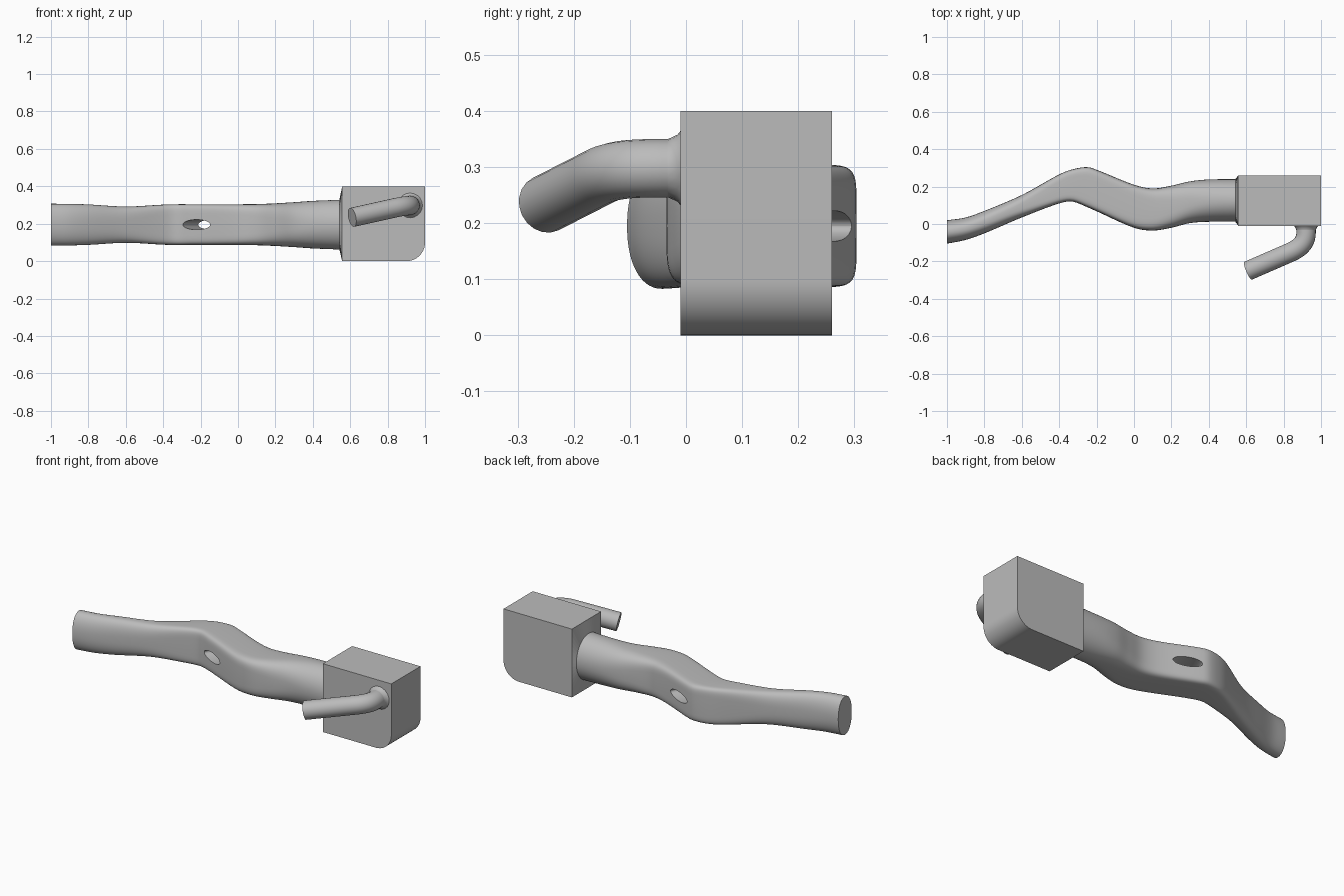
import bpy, bmesh, math
from mathutils import Vector, Matrix

cube = bpy.data.objects.get("Cube")
if cube:
    bpy.data.objects.remove(cube, do_unlink=True)

grey = bpy.data.materials.new("plain grey")
grey.use_nodes = True
COLOUR = (0.5, 0.5, 0.5, 1)
grey.diffuse_color = COLOUR
grey.node_tree.nodes["Principled BSDF"].inputs["Base Color"].default_value = COLOUR


def select_only(obj):
    bpy.ops.object.select_all(action="DESELECT")
    obj.select_set(True)
    bpy.context.view_layer.objects.active = obj


def make_object(name, bm):
    bmesh.ops.recalc_face_normals(bm, faces=bm.faces)
    mesh = bpy.data.meshes.new(name)
    bm.to_mesh(mesh)
    bm.free()
    mesh.materials.append(grey)
    obj = bpy.data.objects.new(name, mesh)
    bpy.context.collection.objects.link(obj)
    return obj


def loft(bm, rings):
    """Skin a list of point loops and close both ends."""
    loops = [[bm.verts.new(p) for p in ring] for ring in rings]
    count = len(loops[0])
    for a, b in zip(loops, loops[1:]):
        for i in range(count):
            j = (i + 1) % count
            bm.faces.new((a[i], a[j], b[j], b[i]))
    bm.faces.new(loops[0])
    bm.faces.new(loops[-1])


def spline(rows, x):
    """Smoothly interpolate a station table keyed by its first column."""
    k = max(i for i in range(len(rows) - 1) if rows[i][0] <= x)
    a, b = rows[k], rows[k + 1]
    before, after = rows[max(k - 1, 0)], rows[min(k + 2, len(rows) - 1)]
    h = b[0] - a[0]
    t = (x - a[0]) / h
    result = []
    for c in range(1, len(a)):
        ma = (b[c] - before[c]) / (b[0] - before[0]) * h
        mb = (after[c] - a[c]) / (after[0] - a[0]) * h
        d = b[c] - a[c]
        result.append(a[c] + t * ma + t * t * (3 * d - 2 * ma - mb)
                      + t ** 3 * (ma + mb - 2 * d))
    return result


def section(x, low, high, half_height, power, mid_z=0.195, count=56):
    """Squared-off oval standing across the x axis."""
    ring = []
    for i in range(count):
        a = 2 * math.pi * i / count
        c, s = math.cos(a), math.sin(a)
        y = math.copysign(abs(c) ** (2 / power), c)
        z = math.copysign(abs(s) ** (2 / power), s)
        ring.append((x, (low + high) / 2 + y * (high - low) / 2, mid_z + z * half_height))
    return ring


# Arm: x, front edge, back edge, half height, squareness
stations = [
    (-1, -0.105, 0.02, 0.112, 2.2),
    (-0.9, -0.085, 0.035, 0.111, 2.3),
    (-0.8, -0.05, 0.07, 0.108, 2.5),
    (-0.6, 0.035, 0.155, 0.097, 3.2),
    (-0.4, 0.11, 0.265, 0.107, 6),
    (-0.33, 0.12, 0.292, 0.109, 7),
    (-0.25, 0.09, 0.304, 0.109, 7),
    (-0.2, 0.068, 0.29, 0.109, 7),
    (0, -0.02, 0.21, 0.109, 6),
    (0.1, -0.035, 0.19, 0.11, 5),
    (0.2, -0.02, 0.205, 0.114, 3.6),
    (0.3, 0.005, 0.228, 0.12, 2.7),
    (0.4, 0.012, 0.238, 0.127, 2.2),
    (0.6, 0.012, 0.24, 0.135, 2),
]
bm = bmesh.new()
steps = 90
xs = [-1 + 1.6 * i / steps for i in range(steps)] + [0.599]
loft(bm, [section(x, *spline(stations, x)) for x in xs])
arm = make_object("arm", bm)

# Oval hole drilled square to the slanted middle of the arm
bm = bmesh.new()
bmesh.ops.create_cone(bm, cap_ends=True, segments=40, radius1=1, radius2=1, depth=1)
slant = math.radians(-24)
bm.transform(Matrix.Translation((-0.183, 0.165, 0.195))
             @ Matrix.Rotation(slant, 4, "Z")
             @ Matrix.Rotation(math.pi / 2, 4, "X")
             @ Matrix.Diagonal((0.08, 0.027, 0.5, 1)))
cutter = make_object("hole_cutter", bm)
cutter.hide_render = True
drill = arm.modifiers.new("hole", "BOOLEAN")
drill.operation = "DIFFERENCE"
drill.solver = "EXACT"
drill.object = cutter
select_only(arm)
bpy.ops.object.modifier_apply(modifier=drill.name)
bpy.data.objects.remove(cutter, do_unlink=True)
bpy.ops.object.shade_smooth_by_angle(angle=math.radians(30))

# End block: side profile with one rounded lower corner
FRONT, BACK, INNER, OUTER, TOP, ROUND = -0.01, 0.26, 0.557, 1, 0.4, 0.1
profile = [(INNER, TOP), (INNER, 0)]
for i in range(17):
    a = math.pi / 2 * i / 16
    profile.append((OUTER - ROUND + ROUND * math.sin(a), ROUND - ROUND * math.cos(a)))
profile.append((OUTER, TOP))
bm = bmesh.new()
loft(bm, [[(x, y, z) for x, z in profile] for y in (FRONT, BACK)])
block = make_object("end_block", bm)
select_only(block)
bpy.ops.object.shade_smooth_by_angle(angle=math.radians(30))

# Shallow collar sloping from the block's inner face to the arm
bm = bmesh.new()
outer = []
for x, y, z in section(INNER, -1, 1, 1, 2, mid_z=0):
    reach = max(abs(y), abs(z))
    outer.append((INNER, (FRONT + BACK) / 2 + y / reach * (BACK - FRONT) / 2,
                  TOP / 2 + z / reach * TOP / 2))
loft(bm, [section(0.542, *spline(stations, 0.542)), outer])
collar = make_object("collar", bm)

# Bent handle: path points with a flared foot
path = [
    ((0.92, -0.005, 0.298), 1.4),
    ((0.92, -0.015, 0.298), 1.15),
    ((0.92, -0.032, 0.298), 1),
    ((0.92, -0.045, 0.298), 1),
    ((0.835, -0.152, 0.284), 1),
    ((0.61, -0.25, 0.234), 1),
]
curve = bpy.data.curves.new("handle", "CURVE")
curve.dimensions = "3D"
curve.bevel_depth = 0.052
curve.bevel_resolution = 8
curve.resolution_u = 14
curve.use_fill_caps = True
line = curve.splines.new("BEZIER")
line.bezier_points.add(len(path) - 1)
for point, (place, radius) in zip(line.bezier_points, path):
    point.co = place
    point.radius = radius
    point.handle_left_type = point.handle_right_type = "VECTOR"
bend_in, bend_out, tip = line.bezier_points[-3:]
for point, pull in ((bend_in, Vector((0, -0.055, 0))),
                    (bend_out, (tip.co - bend_out.co).normalized() * 0.055)):
    point.handle_left_type = point.handle_right_type = "FREE"
    point.handle_left = point.co - pull
    point.handle_right = point.co + pull
bend_in.handle_left = bend_in.co + Vector((0, 0.004, 0))
curve.materials.append(grey)
handle = bpy.data.objects.new("handle", curve)
bpy.context.collection.objects.link(handle)
select_only(handle)
bpy.ops.object.convert(target="MESH")
bpy.ops.object.shade_smooth_by_angle(angle=math.radians(40))
